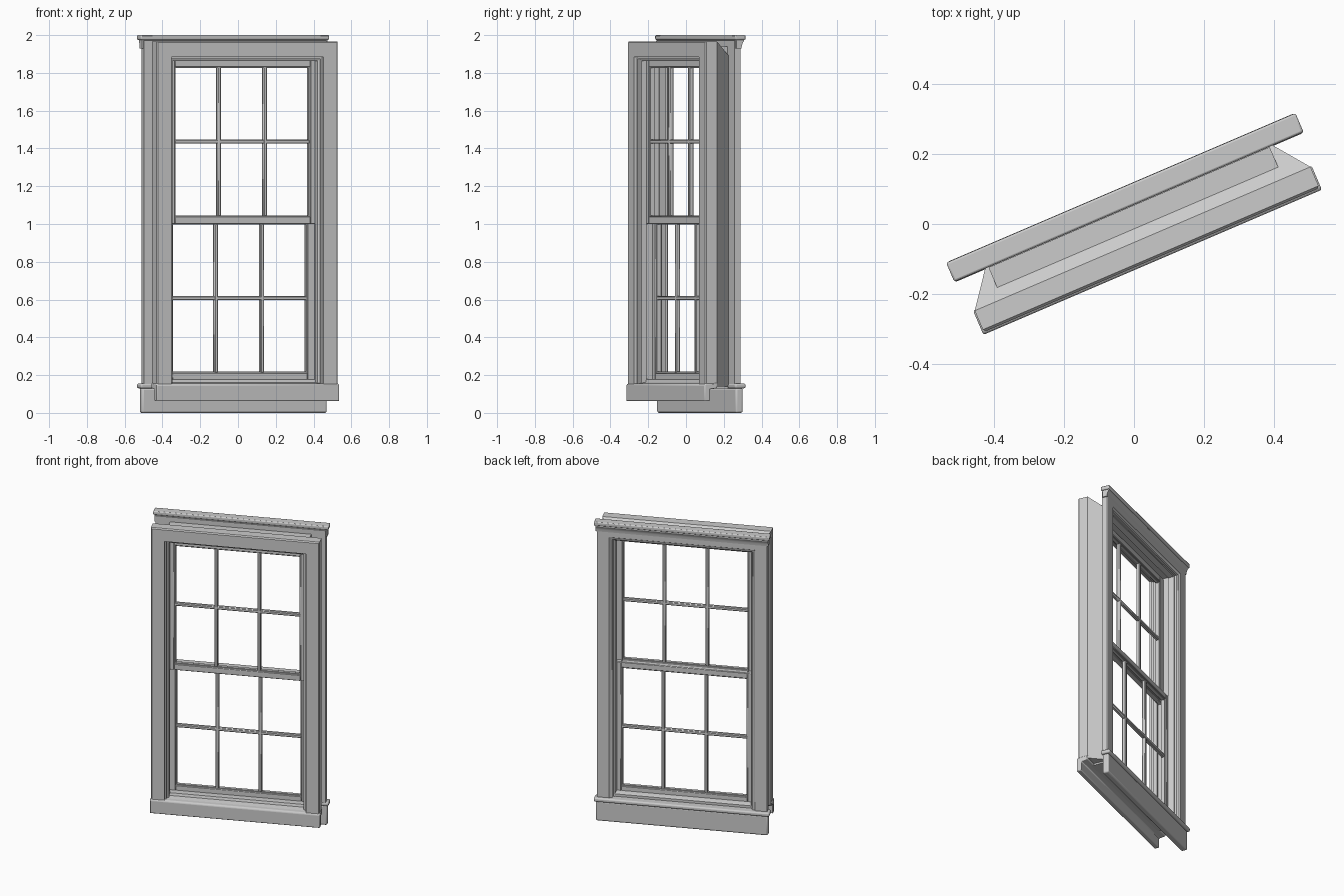
import bpy, bmesh, math
from mathutils import Matrix

if "Cube" in bpy.data.objects:
    bpy.data.objects.remove(bpy.data.objects["Cube"])

# Everything is built square to the axes (x width, y depth), then turned about z
PLACE = Matrix.Translation((0.006, 0.001, 0)) @ Matrix.Rotation(math.radians(23.2), 4, 'Z')
HEAD = 1.445          # head height = half width + HEAD, so frame corners are mitred


def finish(name, bm, bevel=0.0, segs=2):
    bmesh.ops.recalc_face_normals(bm, faces=bm.faces)
    me = bpy.data.meshes.new(name)
    bm.to_mesh(me)
    bm.free()
    ob = bpy.data.objects.new(name, me)
    bpy.context.collection.objects.link(ob)
    ob.matrix_world = PLACE
    if bevel:
        m = ob.modifiers.new("bevel", 'BEVEL')
        m.width, m.segments, m.limit_method = bevel, segs, 'ANGLE'
    bpy.ops.object.select_all(action='DESELECT')
    ob.select_set(True)
    bpy.context.view_layer.objects.active = ob
    bpy.ops.object.shade_smooth_by_angle(angle=math.radians(30))
    return ob


def boxes(name, specs, bevel=0.0, segs=2):
    """specs: (x0, x1, y0, y1, z0, z1)"""
    bm = bmesh.new()
    for x0, x1, y0, y1, z0, z1 in specs:
        m = Matrix.Translation(((x0 + x1) / 2, (y0 + y1) / 2, (z0 + z1) / 2)) @ \
            Matrix.Diagonal((x1 - x0, y1 - y0, z1 - z0, 1))
        bmesh.ops.create_cube(bm, size=1, matrix=m)
    return finish(name, bm, bevel, segs)


def loft(name, loops, bevel=0.0):
    """Closed cross-sections joined in order and capped at both ends"""
    bm = bmesh.new()
    rows = [[bm.verts.new(p) for p in lp] for lp in loops]
    n = len(rows[0])
    for a, b in zip(rows, rows[1:]):
        for i in range(n):
            j = (i + 1) % n
            bm.faces.new((a[i], a[j], b[j], b[i]))
    bm.faces.new(rows[0])
    bm.faces.new(rows[-1][::-1])
    return finish(name, bm, bevel)


def surround(name, prof, base, bevel=0.0):
    """Profile (half width, depth) swept up one side, over the head, down the other"""
    return loft(name, [[(s * h, y, HEAD + h if up else base) for h, y in prof]
                       for s, up in ((-1, 0), (-1, 1), (1, 1), (1, 0))], bevel)


def strip(name, prof, half, bevel=0.0):
    """Profile (depth, height) extruded across the width"""
    return loft(name, [[(x, y, z) for y, z in prof] for x in (-half, half)], bevel)


# Outer casing with its sides and head tapering toward the back
surround("front_casing", [(.438, -.113), (.515, -.113), (.522, -.106), (.522, -.047),
                          (.447, .052), (.438, .052)], .14)
# Jamb lining and stops
surround("jamb_lining", [(.429, -.095), (.442, -.095), (.442, .056), (.429, .056)], .14)
surround("front_stop", [(.417, -.078), (.432, -.084), (.432, -.049), (.417, -.049)], .15)
surround("back_stop", [(.417, .026), (.432, .026), (.432, .062), (.422, .062)], .15)
boxes("head_block", [(-.437, .437, -.021, .051, 1.885, 1.94)])

# Back casing
surround("back_casing", [(.43, .052), (.526, .052), (.526, .086), (.52, .09),
                         (.452, .09), (.445, .084), (.436, .082), (.43, .076)], .15)
# Crown moulding and cap over the back casing
strip("crown_moulding", [(.06, 1.93), (.09, 1.93), (.092, 1.945), (.096, 1.957),
                         (.103, 1.967), (.103, 1.98), (.06, 1.98)], .534)
boxes("head_cap", [(-.543, .543, .052, .111, 1.975, 2.0)], .006)

# Front sill with drip face, and the sloping inner sill
strip("front_sill", [(-.12, .062), (-.12, .148), (-.113, .155), (-.045, .158),
                     (-.045, .13), (-.088, .125), (-.088, .062)], .526, .005)
strip("inner_sill", [(-.1, .154), (-.055, .162), (-.05, .178), (.03, .182),
                     (.06, .172), (.06, .13), (-.09, .128)], .442)
# Back stool and apron
boxes("back_stool", [(-.543, .543, .05, .112, .13, .156)], .009, 3)
boxes("back_apron", [(-.533, .533, .058, .1, 0, .132)], .01, 3)


def sash(name, y0, y1, z0, z1, low, high):
    """Stiles, rails and a 3 x 2 grid of glazing bars"""
    o, i = .431, .39
    boxes(name + "_frame", [(-o, -i, y0, y1, z0, z1), (i, o, y0, y1, z0, z1),
                            (-i, i, y0, y1, z0, low), (-i, i, y0, y1, high, z1)], .003, 1)
    m, mid = (y0 + y1) / 2, (low + high) / 2
    boxes(name + "_bars", [(x - .011, x + .011, m - .013, m + .013, low, high)
                           for x in (-.133, .133)] +
          [(-i, i, m - .012, m + .012, mid - .011, mid + .011)], .005, 1)
    # Glazing bead around the opening
    b = i - .007
    boxes(name + "_bead", [(-i, -b, m - .01, m + .01, low, high), (b, i, m - .01, m + .01, low, high),
                           (-i, i, m - .01, m + .01, low, low + .006),
                           (-i, i, m - .01, m + .01, high - .006, high)])


sash("upper_sash", -.049, -.013, 1.0, 1.872, 1.04, 1.832)
sash("lower_sash", -.011, .025, .176, 1.04, .212, 1.003)
